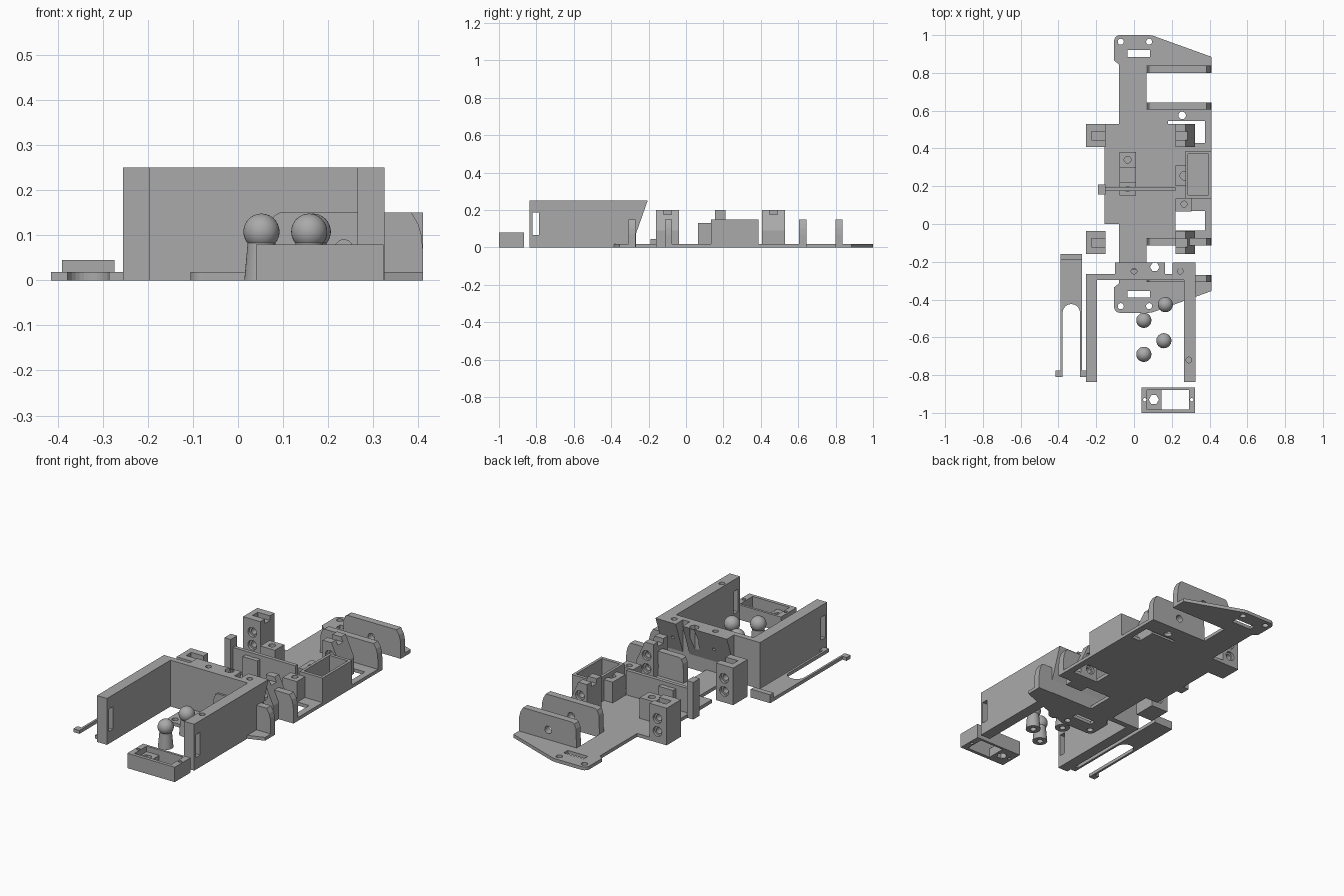
import bpy, bmesh, math
from mathutils import Matrix, Vector

if "Cube" in bpy.data.objects:
    bpy.data.objects.remove(bpy.data.objects["Cube"])

grey = bpy.data.materials.new("plain grey")
grey.use_nodes = True
grey.diffuse_color = (0.4, 0.4, 0.4, 1)
grey.node_tree.nodes["Principled BSDF"].inputs["Base Color"].default_value = (0.4, 0.4, 0.4, 1)

MID = 0.265      # mirror line of the base along y
T = 0.018        # plate thickness


def make(name, bm):
    bmesh.ops.recalc_face_normals(bm, faces=bm.faces)
    me = bpy.data.meshes.new(name)
    bm.to_mesh(me)
    bm.free()
    ob = bpy.data.objects.new(name, me)
    bpy.context.collection.objects.link(ob)
    me.materials.append(grey)
    return ob


def prism(name, pts, lo, hi, axis="z"):
    """Extrude a 2D outline along an axis."""
    place = {"z": lambda a, b, c: (a, b, c), "y": lambda a, b, c: (a, c, b),
             "x": lambda a, b, c: (c, a, b)}[axis]
    bm = bmesh.new()
    face = bm.faces.new([bm.verts.new(place(a, b, lo)) for a, b in pts])
    out = bmesh.ops.extrude_face_region(bm, geom=[face])
    move = Vector(place(0, 0, hi - lo))
    bmesh.ops.translate(bm, vec=move, verts=[v for v in out["geom"] if isinstance(v, bmesh.types.BMVert)])
    return make(name, bm)


def box(name, x0, x1, y0, y1, z0, z1):
    return prism(name, [(x0, y0), (x1, y0), (x1, y1), (x0, y1)], z0, z1)


def rod(name, a, b, r, lo, hi, axis="z", n=24):
    pts = [(a + r * math.cos(i * math.tau / n), b + r * math.sin(i * math.tau / n)) for i in range(n)]
    return prism(name, pts, lo, hi, axis)


def cut(ob, cutters):
    """Subtract the cutters and remove them."""
    for c in cutters:
        m = ob.modifiers.new("cut", "BOOLEAN")
        m.operation, m.solver, m.object = "DIFFERENCE", "EXACT", c
    dg = bpy.context.evaluated_depsgraph_get()
    me = bpy.data.meshes.new_from_object(ob.evaluated_get(dg))
    ob.modifiers.clear()
    ob.data = me
    for c in cutters:
        bpy.data.objects.remove(c)
    return ob


def hole(x, y, r, z0=-0.1, z1=0.4, n=24):
    return rod("cutter", x, y, r, z0, z1, "z", n)


def slot(*b):
    return box("cutter", *b)


def arc(cx, cy, r, a0, a1, n=8):
    return [(cx + r * math.cos(math.radians(a0 + (a1 - a0) * i / n)),
             cy + r * math.sin(math.radians(a0 + (a1 - a0) * i / n))) for i in range(n + 1)]


# Base plate: half outline mirrored along y
right_half = [(0.41, 0.605), (0.41, 0.64), (0.065, 0.64), (0.065, 0.8), (0.41, 0.8), (0.41, 0.885)]
tip = [(0.1, 0.997), (0.08, 1.0)] + arc(-0.075, 0.97, 0.03, 90, 180)
left_half = [(-0.105, 0.865), (-0.08, 0.845), (-0.08, 0.53), (-0.155, 0.53)]
half = right_half + tip + left_half
outline = half + [(x, 2 * MID - y) for x, y in reversed(half)]
cutters = [slot(0.22, 0.375, -0.035, 0.07, -0.1, 0.1), slot(0.32, 0.375, 0.43, 0.545, -0.1, 0.1),
           slot(0.18, 0.33, 0.53, 0.545, -0.1, 0.1), hole(0.255, 0.575, 0.02)]
for f in (lambda y: y, lambda y: 2 * MID - y):
    ya, yb = sorted((f(0.885), f(0.92)))
    cutters += [slot(-0.035, 0.085, ya, yb, -0.1, 0.1), hole(-0.07, f(0.965), 0.016), hole(0.08, f(0.965), 0.016)]
cut(prism("base_plate", outline, 0, T), cutters)

# Wheel ribs with rounded tops and an axle hole
rib_pts = [(0.065, 0), (0.41, 0), (0.41, 0.07), (0.407, 0.1), (0.4, 0.125), (0.385, 0.15),
           (0.092, 0.15), (0.08, 0.143), (0.07, 0.12)]
for i, y in enumerate((-0.307, -0.113, 0.605, 0.8)):
    cut(prism("wheel_rib_%d" % i, rib_pts, y, y + 0.038, "y"),
        [rod("cutter", 0.235, 0.07, 0.02, y - 0.1, y + 0.1, "y")])

# Bearing blocks with two cross holes and a top notch
for i, y in enumerate((-0.16, 0.407)):
    yc = y + 0.061
    for side in ("right", "left"):
        if side == "right":
            pts, xc, s0, s1 = [(-0.255, 0), (-0.152, 0), (-0.152, 0.2), (-0.255, 0.2)], -0.2, -0.225, -0.14
        else:
            pts, xc, s0, s1 = [(0.22, 0), (0.322, 0), (0.322, 0.09), (0.272, 0.2), (0.22, 0.2)], 0.262, 0.21, 0.29
        cs = [slot(s0, s1, yc - 0.022, yc + 0.022, 0.175, 0.3)]
        for z in (0.06, 0.13):
            cs.append(rod("cutter", xc, z, 0.016, y - 0.1, y + 0.3, "y"))
            cs.append(rod("cutter", xc, z, 0.026, y + 0.108, y + 0.2, "y"))
            cs.append(rod("cutter", xc, z, 0.026, y - 0.1, y + 0.015, "y"))
        cut(prism("%s_bearing_block_%d" % (side, i), pts, y, y + 0.122, "y"), cs)

# Centre divider with its end post and supports
box("divider_wall", -0.16, 0.22, 0.175, 0.195, 0, 0.15)
box("divider_post", -0.19, -0.152, 0.155, 0.21, 0, 0.2)
cut(box("divider_tab", -0.078, 0.01, 0.15, 0.22, 0, 0.13), [hole(-0.034, 0.185, 0.014, 0.09)])
box("divider_step", -0.078, 0.01, 0.22, 0.3, 0, 0.05)
cut(box("divider_support", -0.078, 0.01, 0.3, 0.38, 0, 0.13), [hole(-0.034, 0.34, 0.018, 0.06)])

# Side tray and its screw posts
cut(box("side_tray", 0.272, 0.41, 0.135, 0.387, 0, 0.15), [slot(0.287, 0.395, 0.153, 0.37, 0.03, 0.3)])
cut(box("tray_post_front", 0.22, 0.305, 0.065, 0.135, 0, 0.13), [hole(0.265, 0.105, 0.016)])
cut(box("tray_post_side", 0.22, 0.274, 0.2, 0.31, 0, 0.13), [hole(0.266, 0.255, 0.022, 0.05)])

# Open housing: two side walls, back wall and sloped brackets
for side, x0 in (("right", -0.255), ("left", 0.265)):
    cs = [slot(x0 - 0.1, x0 + 0.2, -0.822, -0.787, 0.065, 0.187)]
    if side == "left":
        cs.append(hole(0.29, -0.72, 0.015, 0.1))
    cut(box(side + "_housing_wall", x0, x0 + 0.06, -0.837, -0.266, 0, 0.25), cs)
box("housing_back_wall", -0.2, 0.27, -0.296, -0.266, 0, 0.25)
bracket = [(-0.28, 0.02), (-0.27, 0.065), (-0.205, 0.25), (-0.28, 0.25)]
cut(prism("centre_bracket", bracket, -0.1, 0.165, "x"),
    [hole(0.0, -0.25, 0.015, 0.15), hole(0.11, -0.228, 0.025, n=6)])
cut(prism("left_bracket", bracket, 0.205, 0.325, "x"), [hole(0.245, -0.25, 0.015, 0.15)])

# Forked slider with hooked ends
fork = [(-0.39, -0.16), (-0.39, -0.775), (-0.415, -0.775), (-0.415, -0.81), (-0.378, -0.81)]
fork += arc(-0.332, -0.47, 0.046, 180, 0, 14)
fork += [(-0.286, -0.81), (-0.255, -0.81), (-0.255, -0.775), (-0.274, -0.775), (-0.274, -0.16)]
prism("forked_slider", fork, 0, T)
box("slider_grip", -0.39, -0.274, -0.19, -0.16, 0, 0.045)

# Small open frame with a nut seat
cut(box("nut_frame", 0.04, 0.323, -1.0, -0.865, 0, 0.08),
    [slot(0.145, 0.29, -0.982, -0.878, -0.1, 0.2), slot(0.07, 0.2, -0.982, -0.878, 0.05, 0.2),
     hole(0.105, -0.93, 0.027, n=6), hole(0.057, -0.93, 0.009), hole(0.306, -0.93, 0.009)])

# Ball-headed pegs with a hollow foot
for i, (x, y) in enumerate(((0.052, -0.51), (0.166, -0.427), (0.158, -0.618), (0.052, -0.69))):
    bm = bmesh.new()
    bmesh.ops.create_cone(bm, cap_ends=True, segments=32, radius1=0.038, radius2=0.03, depth=0.09,
                          matrix=Matrix.Translation((x, y, 0.045)))
    stem = cut(make("peg_stem_%d" % i, bm), [hole(x, y, 0.016, -0.1, 0.06)])
    bm = bmesh.new()
    bmesh.ops.create_uvsphere(bm, u_segments=32, v_segments=20, radius=0.04,
                              matrix=Matrix.Translation((x, y, 0.108)))
    for ob in (stem, make("peg_ball_%d" % i, bm)):
        bpy.ops.object.select_all(action="DESELECT")
        ob.select_set(True)
        bpy.context.view_layer.objects.active = ob
        bpy.ops.object.shade_smooth_by_angle(angle=math.radians(35))
